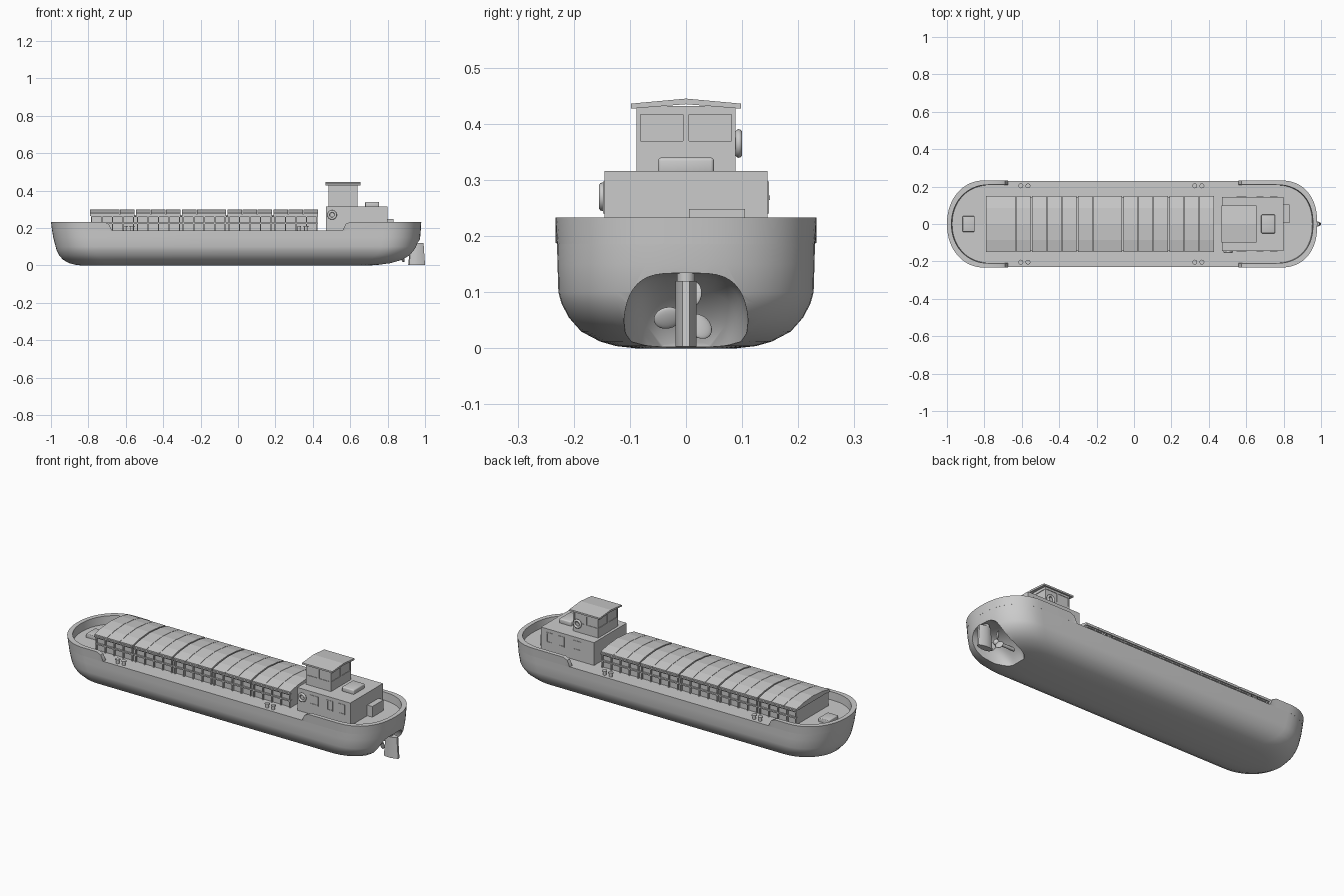
import bpy, bmesh, math
from mathutils import Vector

if "Cube" in bpy.data.objects:
    bpy.data.objects.remove(bpy.data.objects["Cube"])


def make(name, bm, angle=35):
    bmesh.ops.recalc_face_normals(bm, faces=bm.faces[:])
    me = bpy.data.meshes.new(name)
    bm.to_mesh(me)
    bm.free()
    ob = bpy.data.objects.new(name, me)
    bpy.context.collection.objects.link(ob)
    smooth(ob, angle)
    return ob


def smooth(ob, angle=35):
    bpy.ops.object.select_all(action='DESELECT')
    ob.select_set(True)
    bpy.context.view_layer.objects.active = ob
    bpy.ops.object.shade_smooth_by_angle(angle=math.radians(angle))


def add_loft(bm, rings):
    vs = [[bm.verts.new(p) for p in r] for r in rings]
    n = len(vs[0])
    for a, b in zip(vs, vs[1:]):
        for i in range(n):
            bm.faces.new((a[i], a[(i + 1) % n], b[(i + 1) % n], b[i]))
    bm.faces.new(vs[0])
    bm.faces.new(vs[-1])


def add_box(bm, x0, x1, y0, y1, z0, z1):
    add_loft(bm, [[(x0, y0, z), (x1, y0, z), (x1, y1, z), (x0, y1, z)] for z in (z0, z1)])


def box(name, *dims, bevel=0):
    bm = bmesh.new()
    add_box(bm, *dims)
    if bevel:
        bmesh.ops.bevel(bm, geom=bm.edges[:], offset=bevel, segments=3, affect='EDGES', profile=0.5)
    return make(name, bm)


def cut(ob, cutter):
    cutter.hide_render = True
    m = ob.modifiers.new("cut", 'BOOLEAN')
    m.operation, m.object, m.solver = 'DIFFERENCE', cutter, 'EXACT'
    bpy.context.view_layer.objects.active = ob
    bpy.ops.object.modifier_apply(modifier=m.name)
    bpy.data.objects.remove(cutter)
    smooth(ob)


def outline(z, bow, stern, w, n=24, L=0.2):
    # plan outline: round bow, straight sides, round stern
    pts = []
    for end, sgn, e in ((stern, 1, 2.3), (bow, -1, 2.1)):
        for i in range(n + 1):
            t = -math.pi / 2 + math.pi * i / n
            c, s = max(math.cos(t), 0), math.sin(t)
            x = L * c ** (2 / e)
            y = w * math.copysign(abs(s) ** (2 / e), s)
            pts.append(Vector((end + sgn * (x - L), sgn * y, z)))
    return pts


# Hull, lofted from horizontal levels: z, bow x, stern x, half width
levels = [(0, -.84, .70, .09), (.004, -.872, .78, .125), (.012, -.902, .85, .153),
          (.03, -.935, .905, .187), (.055, -.957, .94, .209), (.08, -.969, .957, .222),
          (.1, -.975, .965, .2275), (.15, -.988, .974, .229), (.188, -.994, .977, .230)]
bm = bmesh.new()
add_loft(bm, [outline(*l) for l in levels])
hull = make("hull", bm)

# Propeller tunnel cut in the stern
bm = bmesh.new()
rings = []
for x, w, h in ((.74, .05, .012), (.77, .078, .06), (.81, .097, .10), (.86, .108, .125),
                (.91, .113, .133), (1.05, .116, .136)):
    r = []
    for i in range(25):
        t = math.pi * i / 24
        c, s = math.cos(t), math.sin(t)
        r.append((x, w * math.copysign(abs(c) ** .55, c), -.03 + (h + .03) * max(s, 0) ** .55))
    rings.append(r)
add_loft(bm, rings)
cut(hull, make("tunnel_cutter", bm))


# Raised bulwarks at bow and stern, with swept-down ends
def bulwark(name, bow_side):
    n, x_end, ramp = 32, (-.675 if bow_side else .56), .04
    low, top = outline(.186, -.994, .977, .230, n), outline(.233, -1, .98, .233, n)
    inn, inn_low = outline(.233, -.976, .957, .210, n), outline(.186, -.972, .953, .208, n)
    pick = range(n + 1, 2 * n + 2) if bow_side else range(n + 1)
    rows = [[o[i].copy() for o in (low, top, inn, inn_low)] for i in pick]

    def at(row, x, h):
        out = [p.copy() for p in row]
        for k, p in enumerate(out):
            p.x = x
            if k in (1, 2):
                p.z = .188 + .045 * h
        return out
    s = 1 if bow_side else -1
    ends = [(x_end, .02), (x_end - s * ramp * .15, .3), (x_end - s * ramp * .4, .75), (x_end - s * ramp, 1)]
    rows = [at(rows[0], *e) for e in ends] + rows + [at(rows[-1], *e) for e in ends[::-1]]
    bm = bmesh.new()
    add_loft(bm, rows)
    make(name, bm)


bulwark("bow_bulwark", True)
bulwark("stern_bulwark", False)

# Hold coaming with ribs and rails
X0, PITCH, SECT = -.79, .245, .239
bm = bmesh.new()
add_box(bm, -.785, .425, -.134, .134, .18, .27)
for s in (-1, 1):
    ya, yb = sorted((s * .13, s * .144))
    for z in (.222, .258):
        add_box(bm, -.787, .427, ya, yb, z, z + .007)
    for k in range(5):
        for j in range(5):
            x = X0 + k * PITCH + .004 + j * (SECT - .014) / 4
            add_box(bm, x, x + .006, ya, yb, .185, .268)
make("hold_coaming", bm)

# Five gabled hatch covers, three panels each
prof = [(-.147, .268), (-.147, .279), (-.085, .292), (0, .299), (.085, .292), (.147, .279), (.147, .268)]
bm = bmesh.new()
for k in range(5):
    for j in range(3):
        x = X0 + k * PITCH + j * SECT / 3
        add_loft(bm, [[(xx, y, z) for y, z in prof] for xx in (x, x + SECT / 3 - .002)])
    x = X0 + k * PITCH
    for s in (-1, 1):
        add_box(bm, x, x + SECT - .002, min(s * .144, s * .150), max(s * .144, s * .150), .264, .272)
make("hatch_covers", bm, 5)

# Deckhouse and wheelhouse
deckhouse = box("deckhouse", .47, .80, -.145, .145, .18, .316)
wheelhouse = box("wheelhouse", .485, .64, -.088, .088, .31, .432)
box("stern_locker", .795, .832, .005, .105, .18, .248)
box("skylight", .68, .755, -.05, .05, .31, .34, bevel=.006)
box("bow_hatch", -.917, -.852, -.042, .042, .18, .208, bevel=.004)

bm = bmesh.new()
roof = [(-.098, .427), (-.098, .436), (0, .445), (.098, .436), (.098, .427), (0, .435)]
add_loft(bm, [[(x, y, z) for y, z in roof] for x in (.468, .656)])
make("wheelhouse_roof", bm, 3)

# Recessed windows in the wheelhouse
bm = bmesh.new()
for x in (.483, .637):
    for y in (-.081, .005):
        add_box(bm, x, x + .005, y, y + .076, .369, .417)
for y in (-.091, .085):
    for x0, x1 in ((.493, .557), (.566, .632)):
        add_box(bm, x0, x1, y, y + .006, .369, .417)
cut(wheelhouse, make("wheelhouse_window_cutter", bm))

# Framed windows along the deckhouse sides
bm = bmesh.new()
cutters = bmesh.new()
for s in (-1, 1):
    for x0, x1, z0, z1 in ((.548, .602, .245, .297), (.655, .692, .24, .297), (.728, .766, .24, .297)):
        add_box(bm, x0, x1, min(s * .14, s * .1475), max(s * .14, s * .1475), z0, z1)
        add_box(cutters, x0 + .005, x1 - .005, min(s * .144, s * .16), max(s * .144, s * .16), z0 + .005, z1 - .005)
cut(make("deckhouse_windows", bm), make("deckhouse_window_cutter", cutters))

# Life rings
for name, loc in (("deckhouse_life_ring", (.503, -.149, .27)), ("wheelhouse_life_ring", (.61, .094, .365))):
    bpy.ops.mesh.primitive_torus_add(major_radius=.019, minor_radius=.0065, major_segments=28, minor_segments=10,
                                     location=loc, rotation=(math.pi / 2, 0, 0))
    bpy.context.object.name = name
    smooth(bpy.context.object, 60)


def cylinder(name, loc, r, h, rot=(0, 0, 0)):
    bpy.ops.mesh.primitive_cylinder_add(vertices=20, radius=r, depth=h, location=loc, rotation=rot)
    bpy.context.object.name = name
    smooth(bpy.context.object)


# Twin mooring bollards
for x in (-.605, -.567, .325, .363):
    for y in (-.204, .204):
        cylinder("bollard", (x, y, .196), .009, .022)
        cylinder("bollard_cap", (x, y, .209), .013, .006)

# Rudder: tapered foil blade and stock
foil = [(0, 0), (.06, .012), (.25, .018), (.55, .019), (.85, .012), (1, .006)]
foil += [(u, -v) for u, v in foil[:0:-1]]
bm = bmesh.new()
add_loft(bm, [[(a + (b - a) * u, v, z) for u, v in foil] for z, a, b in ((.003, .91, 1.0), (.12, .922, .992))])
make("rudder", bm)
cylinder("rudder_stock", (.945, 0, .13), .016, .04)

# Propeller: shaft, hub and three blades
cylinder("propeller_shaft", (.82, 0, .063), .009, .13, (0, math.pi / 2, 0))
bpy.ops.mesh.primitive_uv_sphere_add(segments=20, ring_count=12, radius=.016, location=(.88, 0, .063))
bpy.context.object.name = "propeller_hub"
smooth(bpy.context.object, 60)
for deg in (75, 195, 315):
    a = math.radians(deg)
    bpy.ops.mesh.primitive_uv_sphere_add(segments=20, ring_count=12, radius=1, rotation=(a, .0, .0),
                                         location=(.88, .034 * math.cos(a), .063 + .034 * math.sin(a)))
    ob = bpy.context.object
    ob.name = "propeller_blade"
    ob.scale = (.006, .025, .021)
    ob.rotation_mode = 'QUATERNION'
    ob.rotation_quaternion = ob.rotation_quaternion @ Vector((1, 0, 0)).rotation_difference(Vector((1, 0, .5)))
    smooth(ob, 60)
